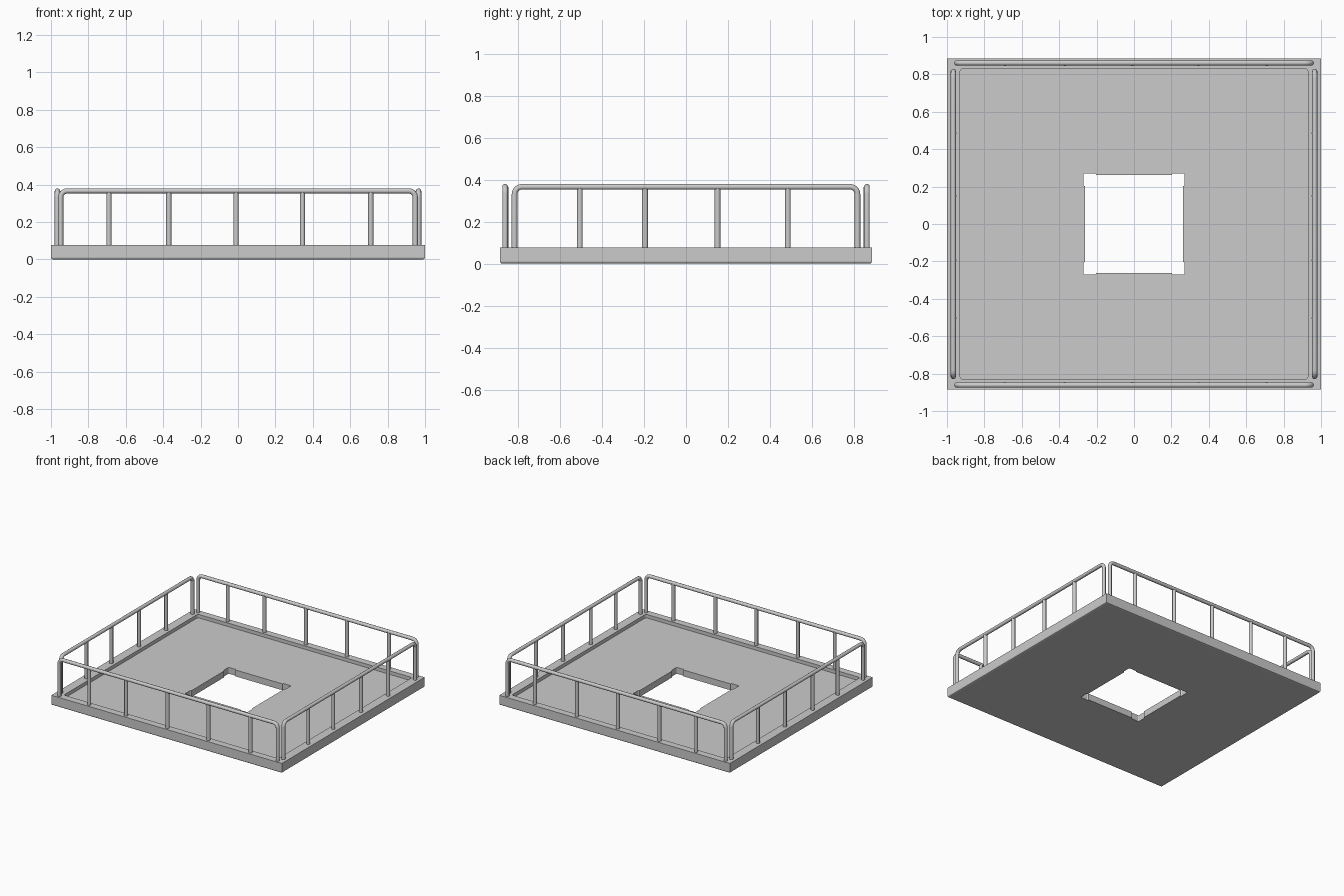
import bpy, bmesh, math
from mathutils import Vector

if "Cube" in bpy.data.objects:
    bpy.data.objects.remove(bpy.data.objects["Cube"])

HX, HY, TOP, DECK = 1.0, 0.885, 0.077, 0.05
R = 0.014            # tube radius
RAIL_Z = 0.366       # rail centre height


def box(name, hx, hy, z0, z1, c=(0, 0), corner=0.0, bottom=0.0):
    """Box with optional rounded vertical corners and chamfered bottom rim."""
    bm = bmesh.new()
    bmesh.ops.create_cube(bm, size=1)
    for v in bm.verts:
        v.co = Vector((c[0] + v.co.x * 2 * hx, c[1] + v.co.y * 2 * hy,
                       z0 if v.co.z < 0 else z1))
    if corner:
        es = [e for e in bm.edges if abs(e.verts[0].co.z - e.verts[1].co.z) > 1e-5]
        bmesh.ops.bevel(bm, geom=es, offset=corner, segments=3, profile=0.5, affect='EDGES')
    if bottom:
        es = [e for e in bm.edges if all(abs(v.co.z - z0) < 1e-6 for v in e.verts)]
        bmesh.ops.bevel(bm, geom=es, offset=bottom, segments=2, profile=0.5, affect='EDGES')
    me = bpy.data.meshes.new(name)
    bm.to_mesh(me)
    bm.free()
    ob = bpy.data.objects.new(name, me)
    bpy.context.collection.objects.link(ob)
    return ob


def cut(ob, cutter):
    mod = ob.modifiers.new("cut", 'BOOLEAN')
    mod.operation, mod.solver, mod.object = 'DIFFERENCE', 'EXACT', cutter
    bpy.context.view_layer.objects.active = ob
    bpy.ops.object.modifier_apply(modifier=mod.name)
    bpy.data.objects.remove(cutter)


def tubes(name, paths):
    """Round tubes along one or more paths, joined in a single mesh."""
    cu = bpy.data.curves.new(name, 'CURVE')
    cu.dimensions = '3D'
    cu.bevel_depth, cu.bevel_resolution, cu.use_fill_caps = R, 3, True
    for pts in paths:
        sp = cu.splines.new('POLY')
        sp.points.add(len(pts) - 1)
        for p, q in zip(sp.points, pts):
            p.co = (*q, 1)
    ob = bpy.data.objects.new(name, cu)
    bpy.context.collection.objects.link(ob)
    bpy.ops.object.select_all(action='DESELECT')
    ob.select_set(True)
    bpy.context.view_layer.objects.active = ob
    bpy.ops.object.convert(target='MESH')
    bpy.ops.object.shade_smooth_by_angle(angle=math.radians(40))


def railing(name, half, posts, place):
    """Hoop with rounded top corners plus uprights; place maps (along, z, inset) to 3D."""
    b, foot = 0.035, DECK + 0.005
    arc = [(half - b + b * math.cos(t), RAIL_Z - b + b * math.sin(t))
           for t in (math.radians(15 * i) for i in range(7))]
    right = [(half, foot)] + arc
    hoop = right + [(-a, z) for a, z in reversed(right)]
    paths = [[place(a, z, 0) for a, z in hoop]]
    paths += [[place(a, foot, 0.003), place(a, RAIL_Z, 0.003)] for a in posts]
    tubes(name, paths)


# platform slab with a recessed deck
slab = box("platform", HX, HY, 0, TOP, bottom=0.01)
cut(slab, box("recess_cutter", 0.93, 0.83, DECK, 0.2, corner=0.015))

# square central opening with notched corners
cut(slab, box("opening_cutter", 0.262, 0.262, -0.1, 0.2))
for sx in (-1, 1):
    for sy in (-1, 1):
        cut(slab, box("notch_cutter", 0.034, 0.034, -0.1, 0.2,
                      c=(sx * 0.237, sy * 0.237), corner=0.008))

# railings on the four sides
front_posts = (-0.69, -0.37, -0.01, 0.345, 0.71)
side_posts = (-0.505, -0.195, 0.15, 0.485)
for s, n in ((-1, "front"), (1, "back")):
    railing(n + "_railing", 0.948, front_posts,
            lambda a, z, i, s=s: (a, s * (0.861 - i), z))
for s, n in ((-1, "left"), (1, "right")):
    railing(n + "_railing", 0.816, side_posts,
            lambda a, z, i, s=s: (s * (0.966 - i), a, z))
